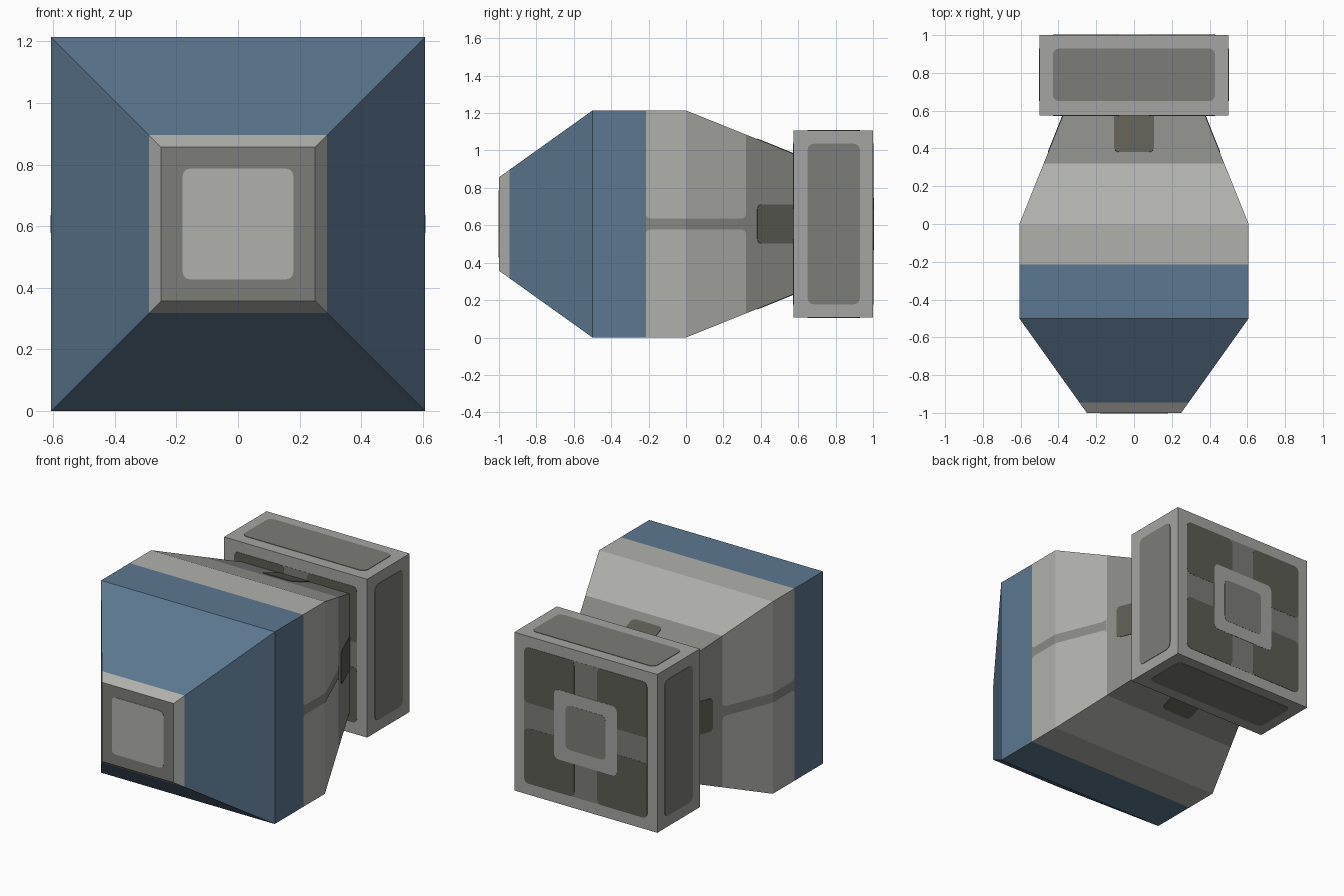
import bpy, math
from mathutils import Vector

if "Cube" in bpy.data.objects:
    bpy.data.objects.remove(bpy.data.objects["Cube"])

CZ = 0.607  # height of the long axis


def material(name, *srgb):
    lin = [(c / 255 / 12.92) if c < 11 else ((c / 255 + 0.055) / 1.055) ** 2.4 for c in srgb]
    m = bpy.data.materials.new(name)
    m.diffuse_color = (*lin, 1)
    m.use_nodes = True
    m.node_tree.nodes["Principled BSDF"].inputs["Base Color"].default_value = m.diffuse_color
    return m


BLUE = material("slate_blue", 92, 119, 144)
LIGHT = material("light_grey", 176, 176, 172)
FRAME = material("frame_grey", 165, 165, 162)
MID = material("mid_grey", 136, 136, 132)
PANEL = material("panel_grey", 124, 124, 120)
DARK = material("dark_grey", 92, 92, 84)


def mesh_object(name, verts, faces, mats):
    me = bpy.data.meshes.new(name)
    me.from_pydata(verts, [], faces)
    ob = bpy.data.objects.new(name, me)
    bpy.context.collection.objects.link(ob)
    for m in mats:
        me.materials.append(m)
    return ob


def half(y):
    """Half width of the square body at depth y."""
    if y < -0.5:
        return 0.25 + (y + 1) / 0.5 * 0.357
    return 0.607 if y < 0 else 0.607 - y * 0.402


# body: square rings lofted along y, one colour per band
rings = [-1, -0.945, -0.5, -0.215, 0, 0.32, 0.6]
bands = [LIGHT, BLUE, BLUE, LIGHT, LIGHT, MID]
verts, faces = [], [(0, 1, 2, 3)]
for y in rings:
    h = half(y)
    verts += [(sx * h, y, CZ + sz * h) for sx, sz in ((-1, -1), (1, -1), (1, 1), (-1, 1))]
for i in range(len(bands)):
    for k in range(4):
        a, b = 4 * i + k, 4 * i + (k + 1) % 4
        faces.append((a, a + 4, b + 4, b))
n = 4 * len(bands)
faces.append((n + 3, n + 2, n + 1, n))
body = mesh_object("body", verts, faces, [LIGHT, BLUE, MID, PANEL])
order = {LIGHT: 0, BLUE: 1, MID: 2}
for p in body.data.polygons:
    band = (p.index - 1) // 4
    p.material_index = 3 if p.index == 0 else order[bands[min(band, 5)]]


def plate(name, centre, u, v, w, h, r, mat, lift=0.003):
    """Thin rounded plate lying on a face spanned by u and v (u x v points out)."""
    c, u, v = Vector(centre), Vector(u).normalized(), Vector(v).normalized()
    nrm = u.cross(v)
    pts = []
    for k, (sx, sy) in enumerate(((1, 1), (-1, 1), (-1, -1), (1, -1))):
        for j in range(4):
            a = math.radians(90 * k + 30 * j)
            x = sx * (w / 2 - r) + r * math.cos(a)
            y = sy * (h / 2 - r) + r * math.sin(a)
            pts.append(c + u * x + v * y)
    m = len(pts)
    vs = pts + [p + nrm * lift for p in pts]
    fs = [tuple(range(m, 2 * m)), tuple(reversed(range(m)))]
    fs += [(i, (i + 1) % m, m + (i + 1) % m, m + i) for i in range(m)]
    return mesh_object(name, vs, fs, [mat])


# nose panel
plate("nose_panel", (0, -1, CZ), (1, 0, 0), (0, 0, 1), 0.36, 0.36, 0.025, LIGHT)

# seam strips down both flanks, flared at the ends
rows = [(-0.215, 0.05), (-0.209, 0.037), (-0.195, 0.03), (0, 0.03),
        (0.3, 0.03), (0.314, 0.037), (0.32, 0.05)]
for side, s in (("right", 1), ("left", -1)):
    vs = [(s * (half(y) + 0.002), y, CZ + t * d) for y, d in rows for t in (-1, 1)]
    fs = [(2 * i, 2 * i + 2, 2 * i + 3, 2 * i + 1)[::s] for i in range(len(rows) - 1)]
    mesh_object(side + "_seam", vs, fs, [MID])

# rear box
bpy.ops.mesh.primitive_cube_add(size=1, location=(0, 0.7875, CZ))
box = bpy.context.object
box.name = "rear_box"
box.scale = (1, 0.425, 1)
box.data.materials.append(FRAME)

# four neck vents and four box side panels, turned about the long axis
for k, label in enumerate(("top", "left", "bottom", "right")):
    a = math.radians(90 * k)
    out = Vector((-math.sin(a), 0, math.cos(a)))
    along = Vector((math.cos(a), 0, math.sin(a)))
    axis = Vector((0, 0, CZ))
    back = Vector((0, 1, 0))
    vent_y = 0.485
    plate(label + "_vent", axis + out * half(vent_y) + back * vent_y, along,
          back - out * 0.402, 0.21, 0.225, 0.025, DARK)
    plate(label + "_box_panel", axis + out * 0.5 + back * 0.79, along, back,
          0.86, 0.28, 0.035, PANEL)

# front and back of the box: recessed panel, four dark pads
for label, y, s in (("front", 0.575, 1), ("back", 1.0, -1)):
    u, v = (s, 0, 0), (0, 0, 1)
    plate(label + "_panel", (0, y, CZ), u, v, 0.86, 0.86, 0.03, PANEL, 0.001)
    for sx in (-1, 1):
        for sz in (-1, 1):
            plate(label + "_pad", (sx * 0.255, y, CZ + sz * 0.255), u, v,
                  0.35, 0.35, 0.03, DARK, 0.002)

# hub on the back
plate("hub_frame", (0, 1, CZ), (-1, 0, 0), (0, 0, 1), 0.44, 0.44, 0.03, FRAME, 0.003)
plate("hub_panel", (0, 1, CZ), (-1, 0, 0), (0, 0, 1), 0.28, 0.28, 0.03, PANEL, 0.004)
